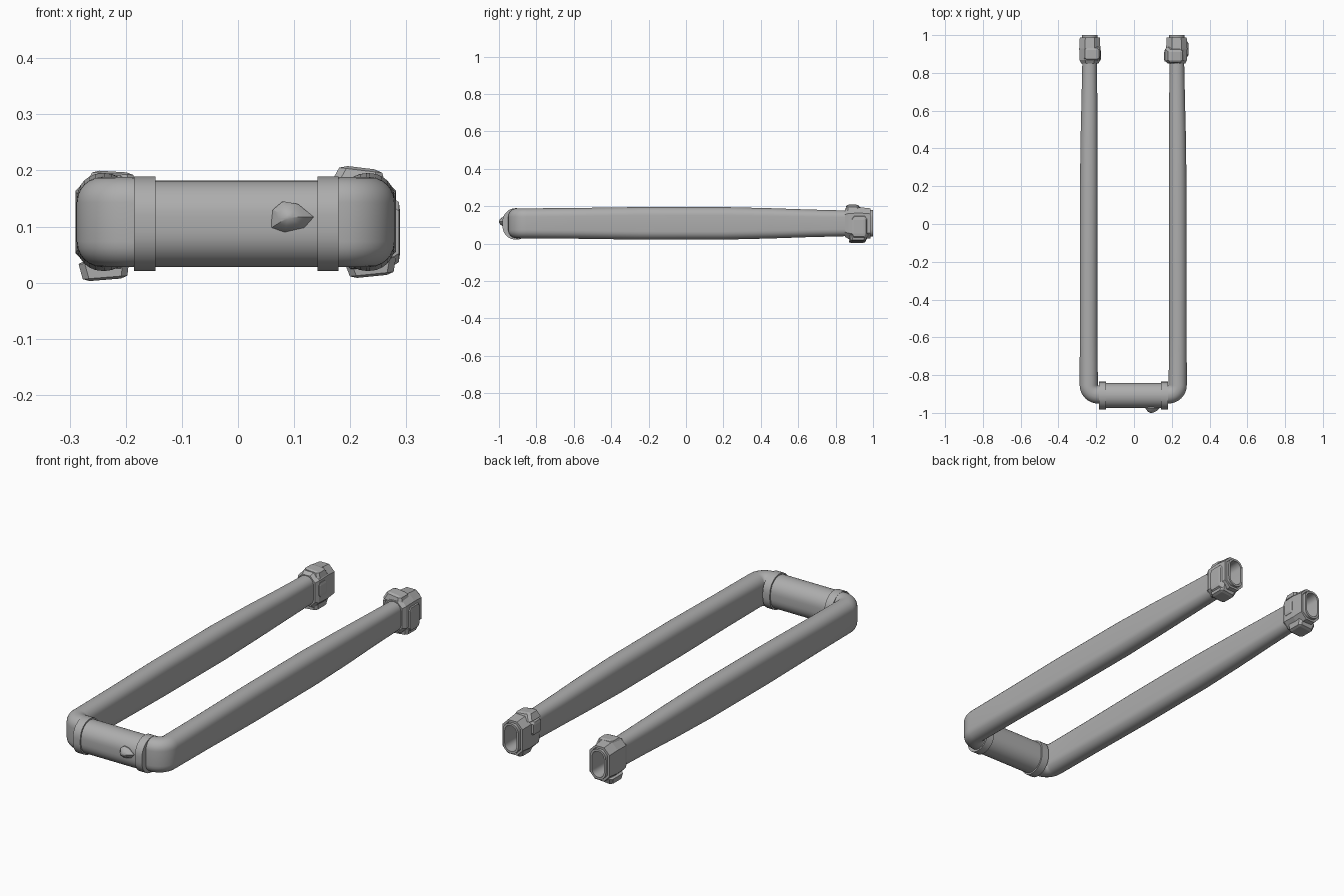
import bpy, bmesh, math
from mathutils import Vector, Matrix

if "Cube" in bpy.data.objects:
    bpy.data.objects.remove(bpy.data.objects["Cube"])

grey = bpy.data.materials.new("plain_grey")
grey.use_nodes = True
GREY = (0.42, 0.42, 0.42, 1)
grey.diffuse_color = GREY
grey.node_tree.nodes["Principled BSDF"].inputs["Base Color"].default_value = GREY

MID_X, MID_Z = -0.004, 0.108


def finish(name, bm, smooth=True):
    bmesh.ops.recalc_face_normals(bm, faces=bm.faces)
    mesh = bpy.data.meshes.new(name)
    bm.to_mesh(mesh)
    bm.free()
    mesh.materials.append(grey)
    obj = bpy.data.objects.new(name, mesh)
    bpy.context.collection.objects.link(obj)
    if smooth:
        bpy.ops.object.select_all(action='DESELECT')
        obj.select_set(True)
        bpy.context.view_layer.objects.active = obj
        bpy.ops.object.shade_smooth_by_angle(angle=math.radians(35))
    return obj


def section(hw, hh, radius, steps):
    """Rounded rectangle; steps=1 gives chamfered corners."""
    pts = []
    for k, (sx, sy) in enumerate([(1, 1), (-1, 1), (-1, -1), (1, -1)]):
        for i in range(steps + 1):
            a = math.pi / 2 * (k + i / steps)
            pts.append((sx * (hw - radius) + radius * math.cos(a),
                        sy * (hh - radius) + radius * math.sin(a)))
    return pts


def loft(name, rings, smooth=True):
    """Skin rings of (centre, across direction, section points), capping both ends."""
    bm = bmesh.new()
    loops = []
    for centre, across, pts in rings:
        across = Vector(across)
        loops.append([bm.verts.new(Vector(centre) + across * u + Vector((0, 0, v)))
                      for u, v in pts])
    for a, b in zip(loops, loops[1:]):
        for i in range(len(a)):
            j = (i + 1) % len(a)
            bm.faces.new((a[i], a[j], b[j], b[i]))
    bm.faces.new(loops[0])
    bm.faces.new(loops[-1])
    return finish(name, bm, smooth)


def lump(name, centre, size, taper, tilt):
    """Faceted wedge with a smaller top, tilted about the arm direction."""
    bm = bmesh.new()
    bmesh.ops.create_cube(bm, size=1)
    for v in bm.verts:
        if v.co.z > 0:
            v.co.x *= taper
            v.co.y = v.co.y * taper - 0.06
    bmesh.ops.bevel(bm, geom=bm.edges[:], offset=0.12, segments=1, affect='EDGES')
    bm.transform(Matrix.Translation(centre) @ Matrix.Rotation(tilt, 4, 'Y')
                 @ Matrix.Diagonal((*size, 1)))
    return finish(name, bm, False)


# Cross bar and its two collars
def bar(name, x0, x1, hw, hh):
    pts = section(hw, hh, hw * 0.97, 8)
    return loft(name, [((x, -0.908, MID_Z - 0.003), (0, 1, 0), pts) for x in (x0, x1)])


bar("cross_bar", -0.16, 0.155, 0.066, 0.077)
bar("right_collar", -0.185, -0.147, 0.073, 0.084)
bar("left_collar", 0.142, 0.179, 0.073, 0.084)

# Arms: a bent elbow, a long tapering tube and an open hollow end
STATIONS = [(-0.6, 0.236, 0.047, 0.082), (-0.25, 0.236, 0.047, 0.087),
            (0.2, 0.235, 0.047, 0.087), (0.45, 0.234, 0.045, 0.081),
            (0.65, 0.232, 0.042, 0.074), (0.88, 0.231, 0.038, 0.068),
            (1.0, 0.231, 0.041, 0.071), (1.0, 0.231, 0.031, 0.061),
            (0.8, 0.231, 0.028, 0.056)]

for side, s in (("left", 1), ("right", -1)):
    rings = [((MID_X + s * 0.165, -0.902, MID_Z), (0, -1, 0), section(0.05, 0.079, 0.045, 6))]
    for i in range(11):
        a = math.pi / 2 * i / 10
        d = Vector((s * math.sin(a), -math.cos(a), 0))
        corner = Vector((MID_X + s * 0.186, -0.853, MID_Z))
        rings.append((corner + d * 0.0495, d, section(0.048, 0.08, 0.045, 6)))
    for y, x, hw, hh in STATIONS:
        rings.append(((MID_X + s * x, y, MID_Z), (s, 0, 0),
                      section(hw, hh, hw * 0.94, 6)))
    loft(side + "_arm", rings)

    # Faceted socket around the arm end, open so the tube shows through
    cx = MID_X + s * 0.23
    shape = [(0.85, 0.046, 0.072), (0.868, 0.055, 0.083), (0.93, 0.056, 0.086),
             (0.987, 0.053, 0.08), (0.987, 0.036, 0.066), (0.93, 0.034, 0.06)]
    bm_rings = [((cx, y, MID_Z), (s, 0, 0), section(hw, hh, hw * 0.55, 1))
                for y, hw, hh in shape[:4]]
    socket = loft(side + "_socket", bm_rings, False)
    # Remove the end caps and add the rim between socket and tube
    bm = bmesh.new()
    bm.from_mesh(socket.data)
    caps = [f for f in bm.faces if len(f.verts) > 4]
    rim = bmesh.ops.inset_individual(bm, faces=caps, thickness=0.011)
    bmesh.ops.delete(bm, geom=caps, context='FACES')
    bm.to_mesh(socket.data)
    bm.free()

# Uneven lumps on the sockets
lump("right_top_lump", (-0.224, 0.905, 0.182), (0.095, 0.08, 0.032), 0.75, 0.06)
lump("right_bottom_lump", (-0.238, 0.92, 0.023), (0.092, 0.1, 0.036), 0.85, math.pi - 0.08)
lump("right_inner_lump", (-0.187, 0.90, 0.115), (0.09, 0.08, 0.025), 0.7, math.pi / 2)
lump("left_top_lump", (0.217, 0.895, 0.186), (0.105, 0.09, 0.038), 0.7, 0.12)
lump("left_bottom_lump", (0.237, 0.925, 0.028), (0.095, 0.1, 0.034), 0.8, math.pi - 0.1)
lump("left_inner_lump", (0.172, 0.895, 0.14), (0.08, 0.08, 0.025), 0.7, -math.pi / 2)
lump("left_outer_lump", (0.279, 0.93, 0.09), (0.13, 0.09, 0.02), 0.8, math.pi / 2)

# Small pointed knob on the front of the cross bar
bm = bmesh.new()
KNOB = [(0.06, 0.112), (0.062, 0.13), (0.08, 0.145), (0.107, 0.14),
        (0.135, 0.117), (0.118, 0.098), (0.083, 0.09), (0.06, 0.098)]
for y, scale in ((-0.95, 0.9), (-0.976, 1.0), (-0.992, 0.6), (-1.0, 0.15)):
    for x, z in KNOB:
        bm.verts.new((0.09 + (x - 0.09) * scale, y, 0.117 + (z - 0.117) * scale))
bmesh.ops.convex_hull(bm, input=bm.verts)
finish("front_knob", bm)
